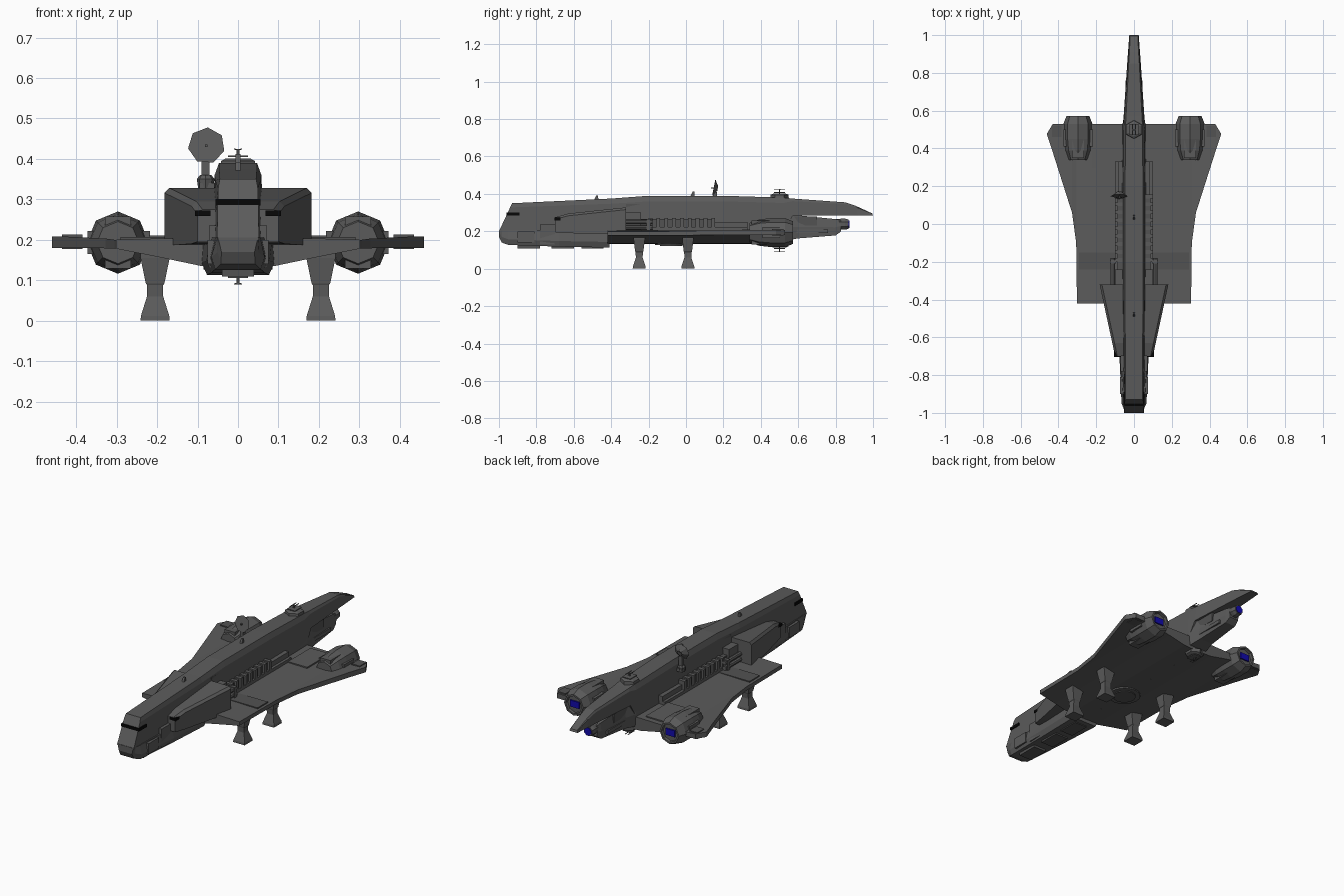
import bpy, bmesh, math
from mathutils import Matrix


def material(name, col):
    m = bpy.data.materials.new(name)
    m.diffuse_color = col
    return m


HULL = material("hull_grey", (0.105, 0.105, 0.105, 1))
PANEL = material("panel_grey", (0.085, 0.085, 0.085, 1))
BLACK = material("window_black", (0.002, 0.002, 0.002, 1))
BLUE = material("exhaust_blue", (0.006, 0.003, 0.42, 1))


def finish(name, bm, mirror=False, mat=None):
    bmesh.ops.recalc_face_normals(bm, faces=bm.faces)
    me = bpy.data.meshes.new(name)
    bm.to_mesh(me)
    bm.free()
    ob = bpy.data.objects.new(name, me)
    bpy.context.collection.objects.link(ob)
    me.materials.append(mat or HULL)
    if mirror:
        ob.modifiers.new("Mirror", "MIRROR")
    return ob


def loft(name, rings, mirror=False, mat=None):
    """Skin a row of equal-sized point rings and cap both ends."""
    bm = bmesh.new()
    vs = [[bm.verts.new(p) for p in r] for r in rings]
    n = len(vs[0])
    for a, b in zip(vs, vs[1:]):
        for i in range(n):
            j = (i + 1) % n
            bm.faces.new((a[i], a[j], b[j], b[i]))
    bm.faces.new(vs[0])
    bm.faces.new(vs[-1])
    return finish(name, bm, mirror, mat)


def box(name, x, y, z, mirror=False, mat=None):
    rings = [[(x[0], v, z[0]), (x[1], v, z[0]), (x[1], v, z[1]), (x[0], v, z[1])] for v in y]
    return loft(name, rings, mirror, mat)


def ring(c, axis, r, n, turn=0.0):
    """Regular n-gon around c, facing along y or z."""
    pts = []
    for i in range(n):
        a = 2 * math.pi * i / n + turn
        u, v = r * math.cos(a), r * math.sin(a)
        pts.append((c[0] + u, c[1], c[2] + v) if axis == 'y' else (c[0] + u, c[1] + v, c[2]))
    return pts


# Main hull: slanted nose, long spine, overhanging tail
hull = []
for yb, yt, zb, zt, wb, wt in [
        (-1.0, -0.93, 0.20, 0.35, 0.052, 0.045), (-0.4, -0.4, 0.19, 0.375, 0.063, 0.047),
        (-0.2, -0.2, 0.19, 0.39, 0.065, 0.047), (0.2, 0.2, 0.19, 0.39, 0.065, 0.047),
        (0.52, 0.52, 0.19, 0.38, 0.06, 0.045), (0.57, 0.57, 0.283, 0.375, 0.055, 0.042),
        (0.85, 0.85, 0.285, 0.355, 0.036, 0.028), (0.92, 0.91, 0.285, 0.335, 0.031, 0.024),
        (1.0, 0.995, 0.285, 0.296, 0.025, 0.02)]:
    zs, ys = zb + (zt - zb) * 0.85, yb + (yt - yb) * 0.85
    ws = wt + (wb - wt) * 0.6
    hull.append([(-wb, yb, zb), (wb, yb, zb), (ws, ys, zs), (wt, yt, zt), (-wt, yt, zt), (-ws, ys, zs)])
loft("main_hull", hull)
box("cockpit_window", (-0.056, 0.056), (-0.96, -0.89), (0.285, 0.301), mat=BLACK)

# Chin below the nose, flaring toward the wing
chin = []
for y, zb, zt, wb, wt in [(-1.0, 0.17, 0.205, 0.048, 0.05), (-0.985, 0.14, 0.205, 0.05, 0.052),
                          (-0.95, 0.127, 0.205, 0.066, 0.055), (-0.68, 0.118, 0.205, 0.078, 0.07),
                          (-0.41, 0.113, 0.205, 0.09, 0.085)]:
    zm = zb + 0.03
    chin.append([(-wb * 0.85, y, zb), (wb * 0.85, y, zb), (wb, y, zm), (wt, y, zt), (-wt, y, zt), (-wb, y, zm)])
loft("chin_hull", chin)
box("nose_side_block", (0.05, 0.075), (-0.9, -0.81), (0.14, 0.2), True)
box("nose_side_plate", (0.05, 0.072), (-0.78, -0.7), (0.13, 0.235), True)
for y in (-0.9, -0.72, -0.56):
    box("belly_panel", (-0.04, 0.04), (y, y + 0.12), (0.109, 0.125), mat=PANEL)

# Shoulder sponsons with their small windows
sponson = [[(0.04, y, z0), (x, y, z0), (x, y, z1 - 0.012), (x - 0.012, y, z1), (0.04, y, z1)]
           for y, x, z0, z1 in [(-0.7, 0.1, 0.195, 0.275), (-0.63, 0.115, 0.19, 0.295), (-0.32, 0.182, 0.185, 0.328)]]
loft("shoulder_sponson", sponson, True)
box("sponson_window", (0.068, 0.106), (-0.704, -0.67), (0.259, 0.273), True, BLACK)

# Wing: thick at the root, widening to swept rear tips
wing = [[(x, y0, z0), (x, y1, z0), (x, y1, z1), (x, y0, z1)] for x, y0, y1, z0, z1 in [
    (-0.001, -0.42, 0.53, 0.132, 0.205), (0.09, -0.42, 0.53, 0.135, 0.205), (0.20, -0.42, 0.53, 0.158, 0.203),
    (0.302, -0.42, 0.53, 0.178, 0.2), (0.306, -0.1, 0.53, 0.178, 0.2), (0.328, 0.06, 0.53, 0.179, 0.203),
    (0.43, 0.38, 0.53, 0.18, 0.208), (0.46, 0.47, 0.48, 0.18, 0.208)]]
loft("wing", wing, True)
box("wing_cross_plate", (0.06, 0.29), (-0.24, -0.15), (0.19, 0.207), True, PANEL)
box("wing_rear_plate", (0.1, 0.22), (0.3, 0.5), (0.19, 0.21), True)
box("wing_tip_plate", (0.385, 0.435), (0.46, 0.52), (0.177, 0.213), True, PANEL)
loft("belly_hatch", [ring((0, -0.08, z), 'z', 0.085, 20) for z in (0.14, 0.126)])
loft("belly_hatch_inner", [ring((0, -0.08, z), 'z', 0.06, 20) for z in (0.14, 0.121)], mat=PANEL)

# Side machinery along the spine
box("side_bay_lower", (0.05, 0.1), (-0.34, 0.33), (0.19, 0.222), True)
box("side_bay_upper", (0.05, 0.088), (-0.3, 0.15), (0.2, 0.265), True, PANEL)
box("side_bay_front_block", (0.05, 0.1), (-0.32, -0.24), (0.2, 0.3), True)
box("side_bay_rear_block", (0.05, 0.085), (0.15, 0.33), (0.2, 0.25), True)
for i in range(9):
    y = -0.2 + i * 0.042
    box("side_rib", (0.06, 0.1), (y, y + 0.02), (0.205, 0.272), True)
for z in (0.22, 0.25):
    loft("feed_pipe", [ring((0.112, y, z), 'y', 0.012, 8) for y in (-0.34, -0.18)], True)
box("pipe_clamp", (0.095, 0.126), (-0.21, -0.19), (0.2, 0.265), True)
box("upper_side_strip", (0.04, 0.058), (-0.32, 0.18), (0.318, 0.345), True, PANEL)

# Wing engine nacelles with recessed exhausts
loft("nacelle", [ring((0.297, y, 0.193), 'y', r, 8) for y, r in
                 [(0.34, 0.052), (0.39, 0.07), (0.45, 0.077), (0.53, 0.077), (0.573, 0.06), (0.573, 0.05), (0.558, 0.048)]], True)
box("nacelle_exhaust", (0.268, 0.326), (0.55, 0.566), (0.175, 0.211), True, BLUE)
for s in (-1, 1):
    z = sorted((0.193 + s * 0.03, 0.193 + s * 0.064))
    box("nacelle_intake", (0.265, 0.329), (0.35, 0.47), z, True)
box("nacelle_side_fin", (0.218, 0.372), (0.41, 0.5), (0.165, 0.222), True)

# Central tail engine under the spine
loft("tail_engine", [[(-w, y, z0), (w, y, z0), (w * 1.1, y, (z0 + z1) / 2), (w * 0.9, y, z1), (-w * 0.9, y, z1),
                      (-w * 1.1, y, (z0 + z1) / 2)]
                     for y, z0, z1, w in [(0.42, 0.135, 0.29, 0.055), (0.53, 0.15, 0.29, 0.055), (0.6, 0.162, 0.285, 0.042),
                                          (0.8, 0.178, 0.265, 0.032), (0.83, 0.2, 0.258, 0.028)]])
box("tail_engine_strake", (0.025, 0.046), (0.5, 0.76), (0.19, 0.21), True)
box("tail_engine_panel", (0.02, 0.043), (0.56, 0.7), (0.23, 0.28), True, PANEL)
loft("tail_nozzle", [ring((0, y, 0.238), 'y', r, 8, math.pi / 8) for y, r in [(0.76, 0.03), (0.85, 0.032), (0.87, 0.027)]])
loft("tail_exhaust", [ring((0, y, 0.238), 'y', 0.022, 8, math.pi / 8) for y in (0.86, 0.874)], mat=BLUE)

# Landing legs: flared foot, narrow ankle, socket under the wing
for y in (-0.25, 0.01):
    loft("landing_leg", [[(0.205 + sx * w, y + sy * d, z) for sx, sy in ((-1, -1), (1, -1), (1, 1), (-1, 1))]
                         for z, w, d in [(0, 0.036, 0.035), (0.012, 0.035, 0.034), (0.06, 0.02, 0.018), (0.088, 0.02, 0.02),
                                         (0.092, 0.023, 0.022), (0.155, 0.036, 0.03), (0.18, 0.036, 0.03)]], True)

# Gun turrets above and below, with thin twin barrels
for name, z, s in (("top_turret", 0.375, 1), ("belly_turret", 0.14, -1)):
    loft(name, [ring((0, 0.5, z + s * h), 'z', r, 6, math.pi / 6) for h, r in [(0, 0.05), (0.02, 0.048), (0.026, 0.035)]])
    loft(name + "_post", [ring((0, 0.5, z + s * h), 'z', 0.004, 6) for h in (0.02, 0.05)])
    box(name + "_head", (-0.025, 0.025), (0.47, 0.53), sorted((z + s * 0.03, z + s * 0.034)))
    for x in (-0.008, 0.008):
        box(name + "_barrel", (x - 0.0015, x + 0.0015), (0.47, 0.53), sorted((z + s * 0.048, z + s * 0.051)))
    box(name + "_yoke", (-0.008, 0.008), (0.496, 0.504), sorted((z + s * 0.047, z + s * 0.05)))

# Sensor dish on a short mast bracketed to the hull side
box("dish_bracket", (-0.095, -0.045), (0.135, 0.17), (0.325, 0.34))
loft("dish_base", [ring((-0.08, 0.152, z), 'z', r, 8) for z, r in [(0.325, 0.018), (0.35, 0.022), (0.36, 0.014)]])
box("dish_mast", (-0.09, -0.07), (0.145, 0.165), (0.34, 0.41))
dish = loft("dish", [ring((0, y, 0), 'y', r, 7, 1.5) for y, r in [(-0.004, 0.046), (0.014, 0.018), (0.018, 0.015), (0.003, 0.03)]])
dish.matrix_world = Matrix.Translation((-0.078, 0.152, 0.432)) @ Matrix.Rotation(-0.2, 4, 'X')
box("dish_feed", (-0.081, -0.075), (0.135, 0.165), (0.429, 0.435))

# Small dorsal fins
for y, z in ((-0.48, 0.36), (0.035, 0.38)):
    loft("dorsal_fin", [[(x, y - 0.015, z), (x, y + 0.012, z), (x, y + 0.01, z + 0.032), (x, y, z + 0.032)] for x in (-0.006, 0.006)])
